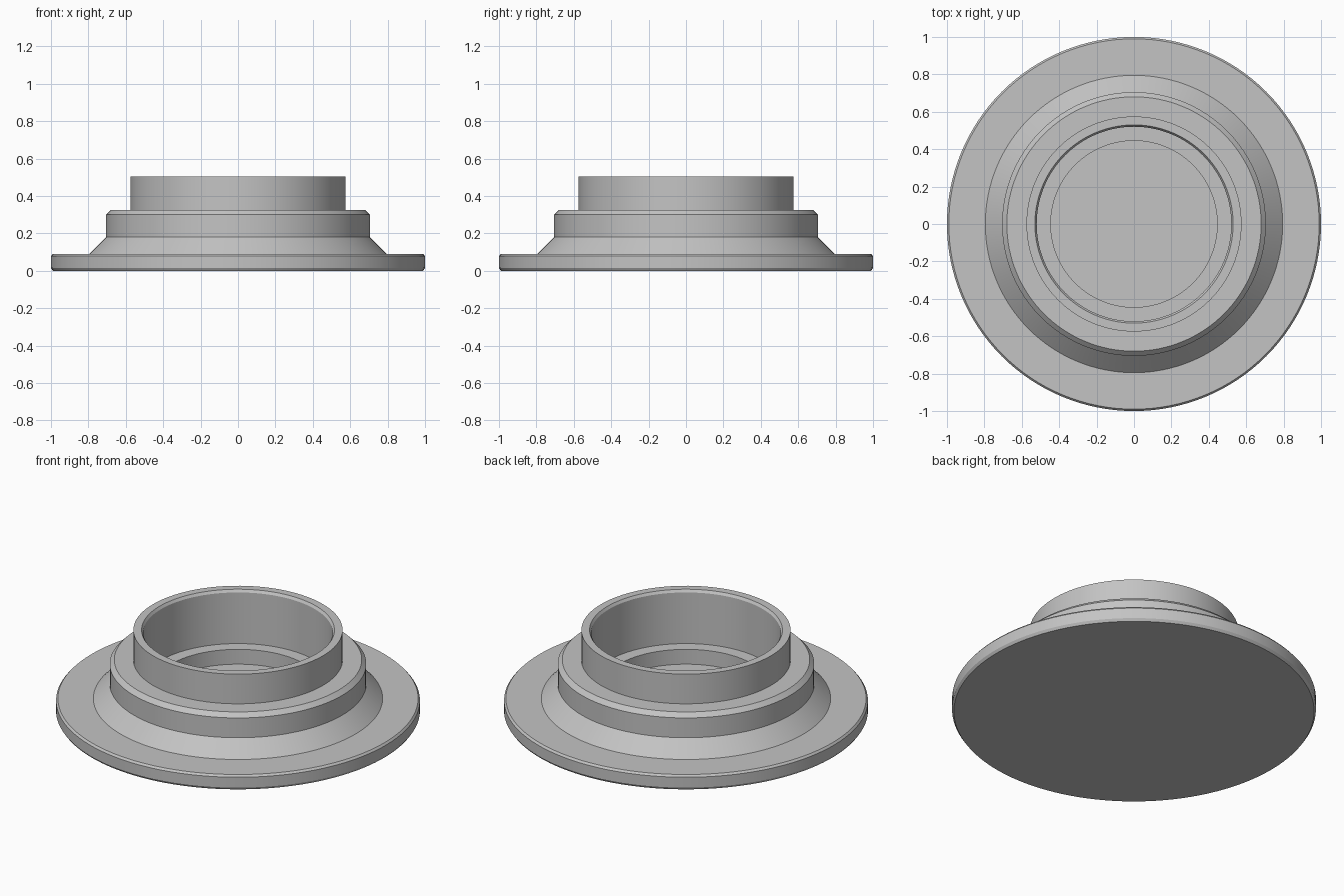
import bpy, bmesh, math

cube = bpy.data.objects.get("Cube")
if cube:
    bpy.data.objects.remove(cube, do_unlink=True)

# Single matte grey
grey = bpy.data.materials.new("matte_grey")
grey.use_nodes = True
colour = (0.55, 0.55, 0.55, 1)
grey.diffuse_color = colour
grey.node_tree.nodes["Principled BSDF"].inputs["Base Color"].default_value = colour

# Half section as (radius, height), from the underside centre round to the bore floor
flange = [(0, 0), (0.99, 0), (1, 0.015), (1, 0.078), (0.99, 0.09)]
shoulder = [(0.795, 0.09), (0.705, 0.18), (0.705, 0.30), (0.68, 0.325)]
collar = [(0.575, 0.325), (0.575, 0.505), (0.53, 0.505), (0.52, 0.49)]
stepped_bore = [(0.52, 0.18), (0.445, 0.18), (0.445, 0.09), (0, 0.09)]


def lathe(name, profile, steps=128):
    """Revolve a half section about the z axis into a closed solid."""
    bm = bmesh.new()
    verts = [bm.verts.new((r, 0, z)) for r, z in profile]
    edges = [bm.edges.new(pair) for pair in zip(verts, verts[1:])]
    bmesh.ops.spin(bm, geom=verts + edges, cent=(0, 0, 0), axis=(0, 0, 1),
                   angle=math.tau, steps=steps)
    bmesh.ops.remove_doubles(bm, verts=bm.verts, dist=0.0005)
    bmesh.ops.recalc_face_normals(bm, faces=bm.faces)
    mesh = bpy.data.meshes.new(name)
    bm.to_mesh(mesh)
    bm.free()
    obj = bpy.data.objects.new(name, mesh)
    bpy.context.collection.objects.link(obj)
    mesh.materials.append(grey)
    bpy.ops.object.select_all(action="DESELECT")
    obj.select_set(True)
    bpy.context.view_layer.objects.active = obj
    bpy.ops.object.shade_smooth_by_angle(angle=math.radians(20))
    return obj


lathe("flanged_collar", flange + shoulder + collar + stepped_bore)
